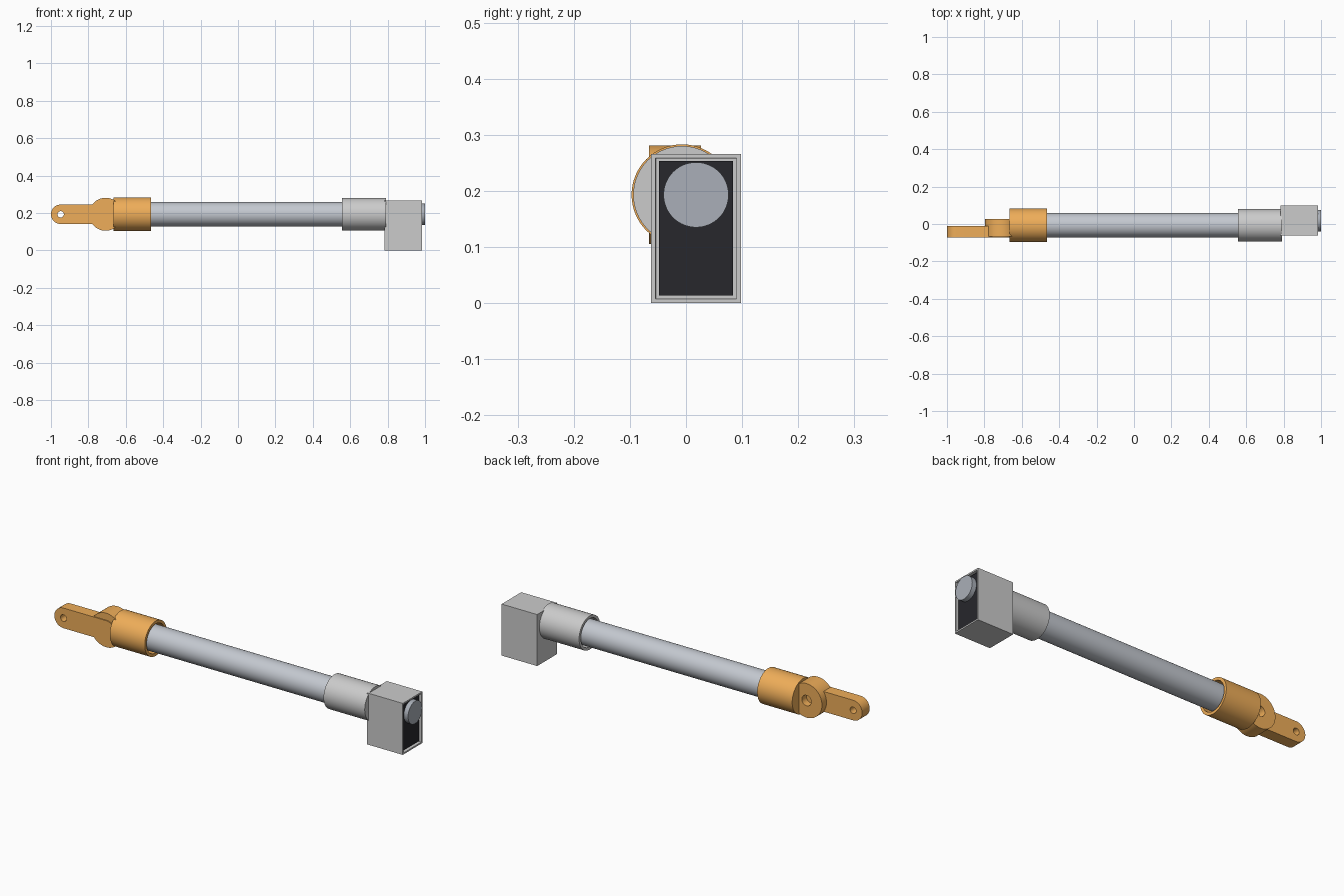
import bpy, bmesh
from math import sin, cos, pi, radians

if "Cube" in bpy.data.objects:
    bpy.data.objects.remove(bpy.data.objects["Cube"])

AXIS_Y, AXIS_Z = -0.007, 0.193


def material(name, rgb):
    m = bpy.data.materials.new(name)
    m.diffuse_color = (*rgb, 1)
    m.use_nodes = True
    m.node_tree.nodes["Principled BSDF"].inputs["Base Color"].default_value = m.diffuse_color
    return m


orange = material("orange", (0.86, 0.42, 0.10))
white = material("pale", (0.84, 0.84, 0.84))
steel = material("steel", (0.55, 0.58, 0.63))
dark = material("dark", (0.02, 0.02, 0.025))
shell = material("shell", (0.70, 0.71, 0.71))
lens_grey = material("lens_grey", (0.40, 0.43, 0.48))


def finish(ob, mat):
    ob.data.materials.append(mat)
    bpy.ops.object.select_all(action='DESELECT')
    ob.select_set(True)
    bpy.context.view_layer.objects.active = ob
    if ob.type == 'CURVE':
        bpy.ops.object.convert(target='MESH')
        ob = bpy.context.object
        bm = bmesh.new()
        bm.from_mesh(ob.data)
        bmesh.ops.remove_doubles(bm, verts=bm.verts, dist=1e-5)
        bmesh.ops.recalc_face_normals(bm, faces=bm.faces)
        bm.to_mesh(ob.data)
        bm.free()
    bpy.ops.object.shade_smooth_by_angle(angle=radians(30))
    return ob


def from_bm(name, bm, mat):
    bmesh.ops.recalc_face_normals(bm, faces=bm.faces)
    me = bpy.data.meshes.new(name)
    bm.to_mesh(me)
    bm.free()
    ob = bpy.data.objects.new(name, me)
    bpy.context.collection.objects.link(ob)
    return finish(ob, mat)


def lathe(name, profile, mat, y=AXIS_Y, z=AXIS_Z, n=64):
    """Revolve (x, radius) points around the x direction, capping both ends."""
    bm = bmesh.new()
    rings = [[bm.verts.new((x, y + r * cos(2 * pi * i / n), z + r * sin(2 * pi * i / n)))
              for i in range(n)] for x, r in profile]
    for a, b in zip(rings, rings[1:]):
        for i in range(n):
            j = (i + 1) % n
            bm.faces.new((a[i], a[j], b[j], b[i]))
    bm.faces.new(rings[0])
    bm.faces.new(rings[-1])
    return from_bm(name, bm, mat)


def box(name, lo, hi, mat, rim=0, depth=0):
    """Box, optionally with a recess in its +x face."""
    bm = bmesh.new()
    bmesh.ops.create_cube(bm, size=1)
    for v in bm.verts:
        v.co = [(a + b) / 2 + c * (b - a) for a, b, c in zip(lo, hi, v.co)]
    if rim:
        bm.normal_update()
        face = max(bm.faces, key=lambda f: f.calc_center_median().x)
        bmesh.ops.inset_region(bm, faces=[face], thickness=rim)
        new = bmesh.ops.inset_region(bm, faces=[face], thickness=0.0005)
        for v in face.verts:
            v.co.x -= depth
    return from_bm(name, bm, mat)


def arc(cx, r, a0, a1, n):
    return [(cx + r * cos(a0 + (a1 - a0) * i / n), AXIS_Z + r * sin(a0 + (a1 - a0) * i / n))
            for i in range(n + 1)]


def plate(name, loops, y0, y1, mat):
    """Flat plate in the xz plane, later loops are holes."""
    cu = bpy.data.curves.new(name, 'CURVE')
    cu.dimensions, cu.fill_mode = '2D', 'BOTH'
    cu.extrude = (y1 - y0) / 2
    for pts in loops:
        s = cu.splines.new('POLY')
        s.points.add(len(pts) - 1)
        for p, (x, z) in zip(s.points, pts):
            p.co = (x, z, 0, 1)
        s.use_cyclic_u = True
    ob = bpy.data.objects.new(name, cu)
    ob.location.y = (y0 + y1) / 2
    ob.rotation_euler.x = pi / 2
    bpy.context.collection.objects.link(ob)
    return finish(ob, mat)


def circle(cx, r, n):
    return arc(cx, r, 0, 2 * pi, n)[:-1]


# Main tube and the two bored collars
lathe("main_tube", [(-0.64, 0.065), (0.76, 0.065)], steel)
lathe("hinge_sleeve", [(-0.665, 0.090), (-0.465, 0.090), (-0.465, 0.075), (-0.645, 0.075)], orange)
lathe("housing_collar", [(0.79, 0.087), (0.555, 0.087), (0.555, 0.073), (0.765, 0.073)], white)

# Hinge knuckle and rounded link arm with pin holes
plate("hinge_knuckle", [circle(-0.708, 0.088, 64), circle(-0.708, 0.027, 32)],
      -0.066, 0.027, orange)
link = arc(-0.948, 0.052, pi / 2, 3 * pi / 2, 24) + arc(-0.705, 0.052, -pi / 2, pi / 2, 24)
plate("link_arm", [link, circle(-0.948, 0.017, 32)], -0.071, -0.010, orange)

# End housing with recessed dark panel and round lens
box("end_housing", (0.782, -0.062, 0), (0.985, 0.098, 0.266), shell, rim=0.011, depth=0.02)
box("dark_panel", (0.96, -0.048, 0.014), (0.976, 0.084, 0.253), dark)
lathe("lens", [(0.97, 0.058), (1.0, 0.058)], lens_grey, y=0.018)
